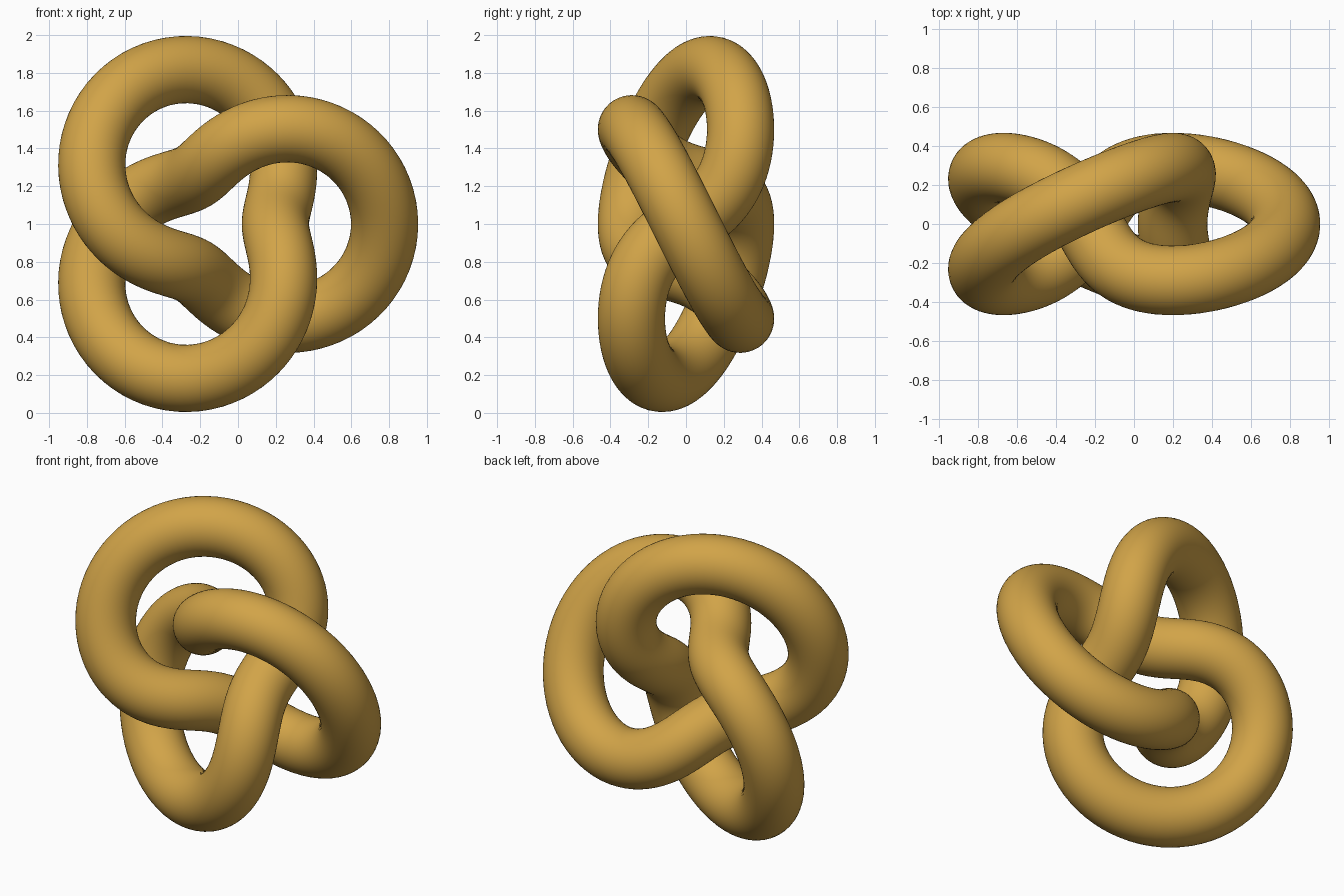
import bpy, bmesh, math
from mathutils import Vector

if "Cube" in bpy.data.objects:
    bpy.data.objects.remove(bpy.data.objects["Cube"])

SCALE = 0.289          # size of the knot's unit radius
TUBE = 0.178           # tube radius
CENTRE = Vector((-0.091, 0.0, 1.0))
STEPS, SIDES = 240, 40

gold = bpy.data.materials.new("golden_ochre")
gold.diffuse_color = (0.64, 0.37, 0.065, 1)
gold.use_nodes = True
gold.node_tree.nodes["Principled BSDF"].inputs["Base Color"].default_value = gold.diffuse_color


def knot_point(t):
    """Centre line: winds twice round the y axis and three times round the ring."""
    r = 2 + math.cos(3 * t)
    return CENTRE + SCALE * Vector((r * math.cos(2 * t), -math.sin(3 * t), r * math.sin(2 * t)))


def knot_frame(t):
    """Two directions across the tube, steered by the centre of the ring."""
    tangent = (knot_point(t + 1e-3) - knot_point(t - 1e-3)).normalized()
    ring = CENTRE + SCALE * Vector((2 * math.cos(2 * t), 0, 2 * math.sin(2 * t)))
    side = knot_point(t) - ring
    side = (side - tangent * side.dot(tangent)).normalized()
    return side, tangent.cross(side)


# Knot: a round section swept along the closed centre line
bm = bmesh.new()
rings = []
for i in range(STEPS):
    t = 2 * math.pi * i / STEPS
    p, (u, v) = knot_point(t), knot_frame(t)
    angles = [2 * math.pi * j / SIDES for j in range(SIDES)]
    rings.append([bm.verts.new(p + TUBE * (u * math.cos(a) + v * math.sin(a))) for a in angles])
for i in range(STEPS):
    a, b = rings[i], rings[(i + 1) % STEPS]
    for j in range(SIDES):
        k = (j + 1) % SIDES
        bm.faces.new((a[j], a[k], b[k], b[j])).smooth = True
bmesh.ops.recalc_face_normals(bm, faces=bm.faces)

mesh = bpy.data.meshes.new("trefoil_knot")
bm.to_mesh(mesh)
bm.free()
mesh.materials.append(gold)
knot = bpy.data.objects.new("trefoil_knot", mesh)
bpy.context.collection.objects.link(knot)
